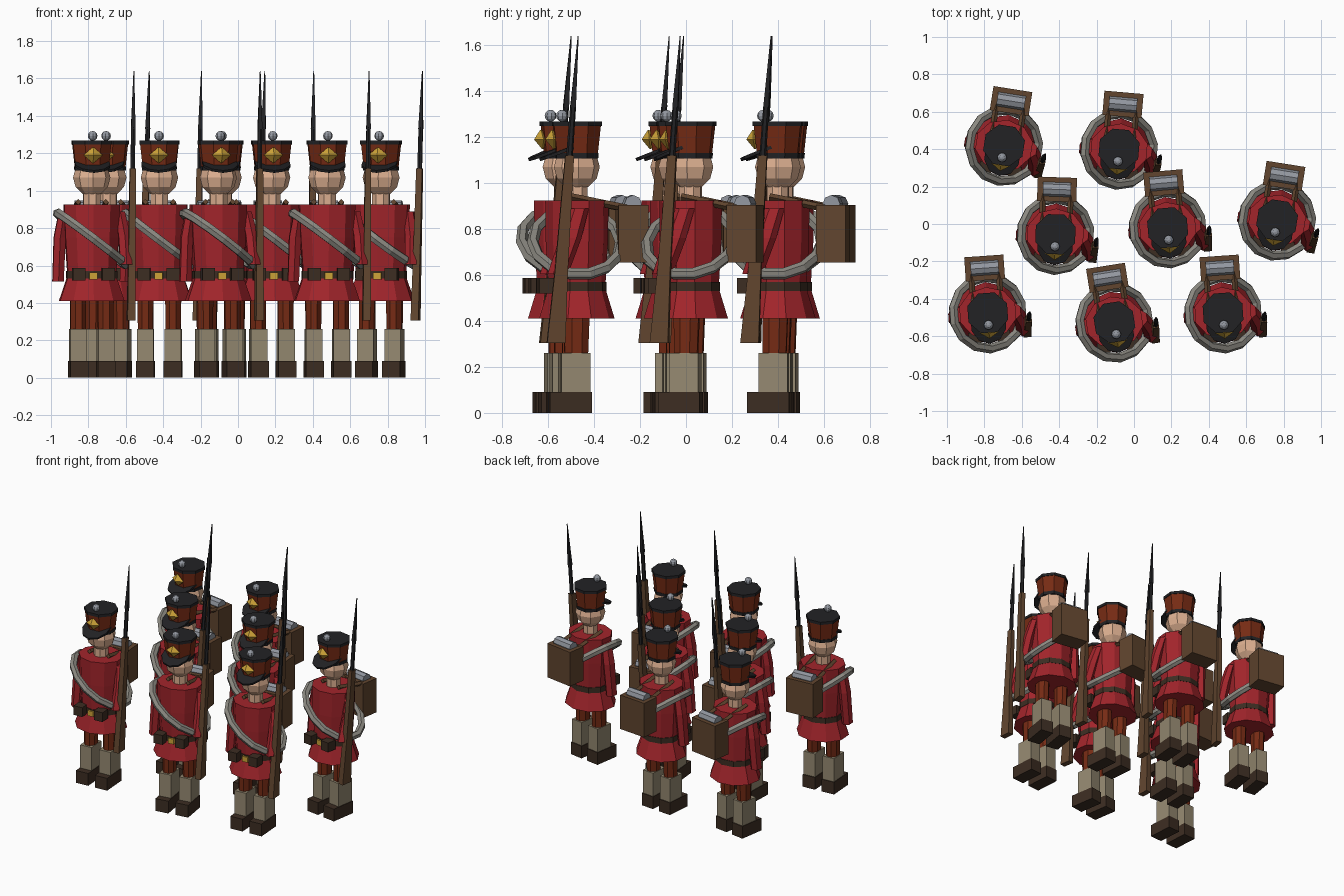
import bpy, bmesh
from math import sin, cos, pi, radians
from mathutils import Matrix, Vector

if "Cube" in bpy.data.objects:
    bpy.data.objects.remove(bpy.data.objects["Cube"])

COLOURS = {
    "coat red": (0.36, 0.018, 0.024), "rust": (0.18, 0.024, 0.007),
    "black": (0.016, 0.016, 0.018), "skin": (0.72, 0.43, 0.28),
    "gold": (0.62, 0.37, 0.04), "gaiter beige": (0.30, 0.25, 0.165),
    "strap grey": (0.26, 0.25, 0.22), "dark leather": (0.045, 0.026, 0.016),
    "wood brown": (0.12, 0.06, 0.028), "steel grey": (0.29, 0.31, 0.35),
}
MATS = {}
for key, rgb in COLOURS.items():
    MATS[key] = bpy.data.materials.new(key)
    MATS[key].diffuse_color = (*rgb, 1)

PARTS = []  # (name, mesh) of one soldier, shared by all eight


def finish(name, bm, mat):
    bmesh.ops.recalc_face_normals(bm, faces=bm.faces)
    me = bpy.data.meshes.new(name)
    bm.to_mesh(me)
    bm.free()
    me.materials.append(MATS[mat])
    PARTS.append((name, me))


def loft(name, mat, sections, n=10, phase=None):
    """Stack of horizontal n-gons; section = (z, rx, ry, cx, cy)."""
    bm = bmesh.new()
    phase = pi / n if phase is None else phase
    grow = 2 ** 0.5 if n == 4 else 1
    rings = []
    for s in sections:
        z, rx, ry, cx, cy = (*s, 0, 0)[:5]
        rings.append([bm.verts.new((cx + grow * rx * cos(phase + 2 * pi * i / n),
                                    cy + grow * ry * sin(phase + 2 * pi * i / n), z))
                      for i in range(n)])
    for a, b in zip(rings, rings[1:]):
        for i in range(n):
            j = (i + 1) % n
            bm.faces.new((a[i], a[j], b[j], b[i]))
    bm.faces.new(rings[0][::-1])
    bm.faces.new(rings[-1])
    finish(name, bm, mat)


def box(name, mat, x0, x1, y0, y1, z0, z1):
    c, h = ((x0 + x1) / 2, (y0 + y1) / 2), ((x1 - x0) / 2, (y1 - y0) / 2)
    loft(name, mat, [(z0, *h, *c), (z1, *h, *c)], 4)


def cylinder(name, mat, matrix, r, depth, n):
    bm = bmesh.new()
    bmesh.ops.create_cone(bm, cap_ends=True, segments=n, radius1=r, radius2=r,
                          depth=depth, matrix=matrix)
    finish(name, bm, mat)


def ball(name, mat, centre, r, u, v):
    bm = bmesh.new()
    bmesh.ops.create_uvsphere(bm, u_segments=u, v_segments=v, radius=r,
                              matrix=Matrix.Translation(centre))
    finish(name, bm, mat)


# legs, gaiters, boots and shoulder straps, mirrored
for side, s in (("left", -1), ("right", 1)):
    x = s * 0.074
    box(side + "_boot", "dark leather", x - 0.048, x + 0.048, -0.125, 0.058, 0, 0.09)
    box(side + "_gaiter", "gaiter beige", x - 0.044, x + 0.044, -0.075, 0.052, 0.09, 0.26)
    loft(side + "_trouser", "rust", [(0.25, 0.044, 0.055, x, -0.008),
                                     (0.45, 0.046, 0.06, x, -0.005)], 8)
    box(side + "_pouch", "dark leather", *sorted((s * 0.045, s * 0.112)),
        -0.17, -0.10, 0.52, 0.588)
    # strap from the shoulder back to the pack
    a, b = Vector((x, -0.03, 0.94)), Vector((x, 0.24, 0.885))
    d = b - a
    cylinder(side + "_pack_strap", "wood brown",
             Matrix.Translation((a + b) / 2) @ d.to_track_quat('Z', 'Y').to_matrix().to_4x4(),
             0.016, d.length, 4)

# coat
loft("coat_skirt", "coat red", [(0.41, 0.182, 0.165), (0.54, 0.136, 0.125)])
loft("belt", "dark leather", [(0.53, 0.142, 0.13), (0.57, 0.142, 0.13)])
loft("torso", "coat red", [(0.56, 0.136, 0.125), (0.75, 0.15, 0.136), (0.925, 0.157, 0.138)])
box("buckle", "gold", -0.022, 0.022, -0.14, -0.115, 0.524, 0.562)
loft("left_arm", "coat red", [(0.515, 0.034, 0.045, -0.182, -0.015),
                              (0.75, 0.036, 0.048, -0.172, 0),
                              (0.89, 0.03, 0.042, -0.15, 0)], 6)
loft("right_arm", "coat red", [(0.605, 0.036, 0.045, 0.178, -0.095),
                               (0.76, 0.037, 0.048, 0.172, -0.04),
                               (0.89, 0.03, 0.042, 0.15, 0)], 6)

# head and hat
loft("neck", "skin", [(0.91, 0.05, 0.05), (1.02, 0.05, 0.05)], 8)
ball("head", "skin", (0, 0, 1.07), 0.1, 8, 6)
loft("hat_lower_band", "black", [(1.107, 0.098, 0.098), (1.13, 0.1, 0.1)], 8)
loft("hat_body", "rust", [(1.125, 0.096, 0.096), (1.255, 0.111, 0.111)], 8)
loft("hat_top", "black", [(1.248, 0.115, 0.115), (1.268, 0.115, 0.115)], 8)
cylinder("hat_visor", "black", Matrix.Translation((0, -0.055, 1.143))
         @ Matrix.Rotation(radians(21), 4, 'X') @ Matrix.Diagonal((0.85, 1, 1, 1)),
         0.115, 0.014, 10)
loft("hat_badge", "gold", [(1.148, 0.002, 0.002, 0, -0.1), (1.19, 0.037, 0.024, 0, -0.104),
                           (1.232, 0.002, 0.002, 0, -0.108)], 4, 0)
ball("hat_pompom", "steel grey", (0, -0.065, 1.293), 0.026, 8, 6)

# diagonal cross belt: an oval ring, high over one shoulder
bm = bmesh.new()
N, M = 14, 6
tilt = Matrix.Translation((0, 0, 0.742)) @ Matrix.Rotation(radians(37), 4, 'Y')
ring = []
for i in range(N):
    t = 2 * pi * (i + 0.5) / N
    ring.append([bm.verts.new(tilt @ Vector((
        (0.232 + 0.026 * cos(2 * pi * k / M)) * cos(t),
        (0.192 + 0.026 * cos(2 * pi * k / M)) * sin(t),
        0.026 * sin(2 * pi * k / M)))) for k in range(M)])
for i in range(N):
    a, b = ring[i], ring[(i + 1) % N]
    for k in range(M):
        bm.faces.new((a[k], a[(k + 1) % M], b[(k + 1) % M], b[k]))
finish("cross_belt", bm, "strap grey")

# backpack with bedroll
box("backpack", "wood brown", -0.105, 0.105, 0.175, 0.305, 0.655, 0.905)
cylinder("bedroll", "steel grey", Matrix.Translation((0, 0.24, 0.91))
         @ Matrix.Rotation(pi / 2, 4, 'Y'), 0.038, 0.15, 8)


# musket leaning slightly back
def gun(z, rx, ry):
    t = (z - 0.305) / 1.335
    return (z, rx, ry, 0.203 + 0.022 * t, -0.105 + 0.095 * t)


loft("musket_stock", "wood brown", [gun(0.305, 0.021, 0.04), gun(0.62, 0.019, 0.028),
                                    gun(1.12, 0.016, 0.019)], 4)
loft("musket_barrel", "black", [gun(1.1, 0.014, 0.015), gun(1.34, 0.013, 0.013)], 6)
loft("bayonet", "black", [gun(1.33, 0.012, 0.012), gun(1.64, 0.002, 0.002)], 4)

# eight soldiers: x, y, turn in degrees
SQUAD = [(-0.695, 0.42, -9), (-0.08, 0.40, -5), (-0.42, -0.055, -2), (0.18, -0.02, 5),
         (0.765, 0.02, -9), (-0.782, -0.475, 4), (-0.105, -0.525, 9), (0.476, -0.475, 4)]
for x, y, turn in SQUAD:
    place = Matrix.Translation((x, y, 0)) @ Matrix.Rotation(radians(turn), 4, 'Z')
    for name, me in PARTS:
        ob = bpy.data.objects.new(name, me)
        ob.matrix_world = place
        bpy.context.collection.objects.link(ob)

for m in bpy.data.materials:
    if m.users and not m.is_grease_pencil:
        m.use_nodes = True
        m.node_tree.nodes["Principled BSDF"].inputs["Base Color"].default_value = m.diffuse_color
